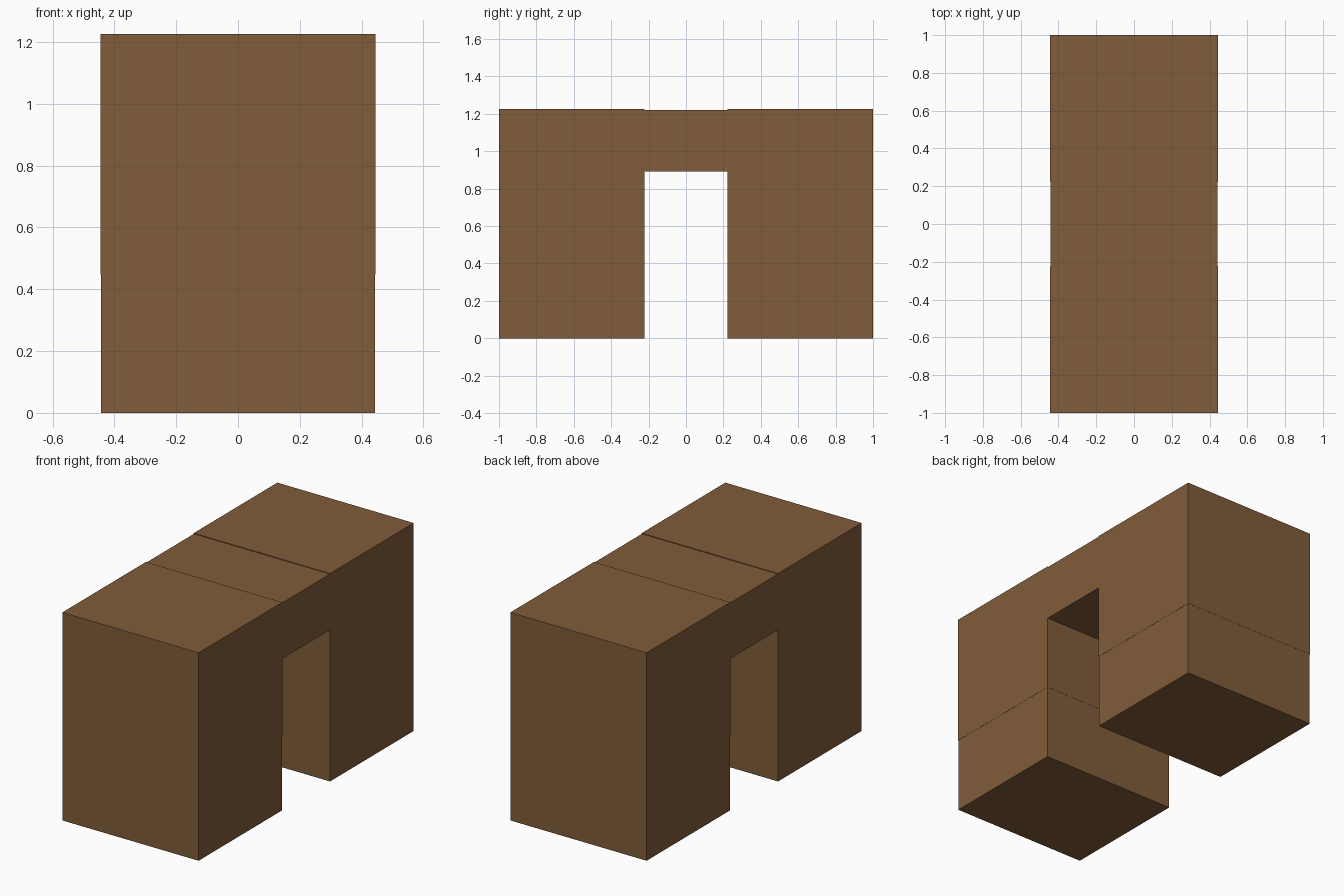
import bpy

if "Cube" in bpy.data.objects:
    bpy.data.objects.remove(bpy.data.objects["Cube"])

brown = bpy.data.materials.new("brown")
brown.diffuse_color = (0.220, 0.107, 0.041, 1)
brown.use_nodes = True
brown.node_tree.nodes["Principled BSDF"].inputs["Base Color"].default_value = brown.diffuse_color


def box(name, x, y, z):
    """Box from (min, max) ranges on each axis."""
    bpy.ops.mesh.primitive_cube_add(size=1, location=[(a + b) / 2 for a, b in (x, y, z)])
    ob = bpy.context.object
    ob.name = name
    ob.scale = [b - a for a, b in (x, y, z)]
    bpy.ops.object.transform_apply(location=False, rotation=False, scale=True)
    ob.data.materials.append(brown)
    return ob


W, INNER, SPLIT, UNDER, TOP = 0.444, 0.222, 0.447, 0.892, 1.225
INSET = 0.001  # hairline step between stacked blocks

for side, s in (("front", -1), ("back", 1)):
    # Lower leg, very slightly slimmer than the block above
    box(side + "_lower_leg", (-W + INSET, W - INSET),
        sorted((s * (INNER + INSET), s * (1 - INSET))), (0, SPLIT))
    # Upper leg
    box(side + "_upper_leg", (-W, W), sorted((s * INNER, s * 1.0)), (SPLIT, TOP))

# Lintel bridging the legs, a hair lower than their tops
box("lintel", (-W + INSET, W - INSET), (-INNER, INNER), (UNDER, TOP - 0.004))
